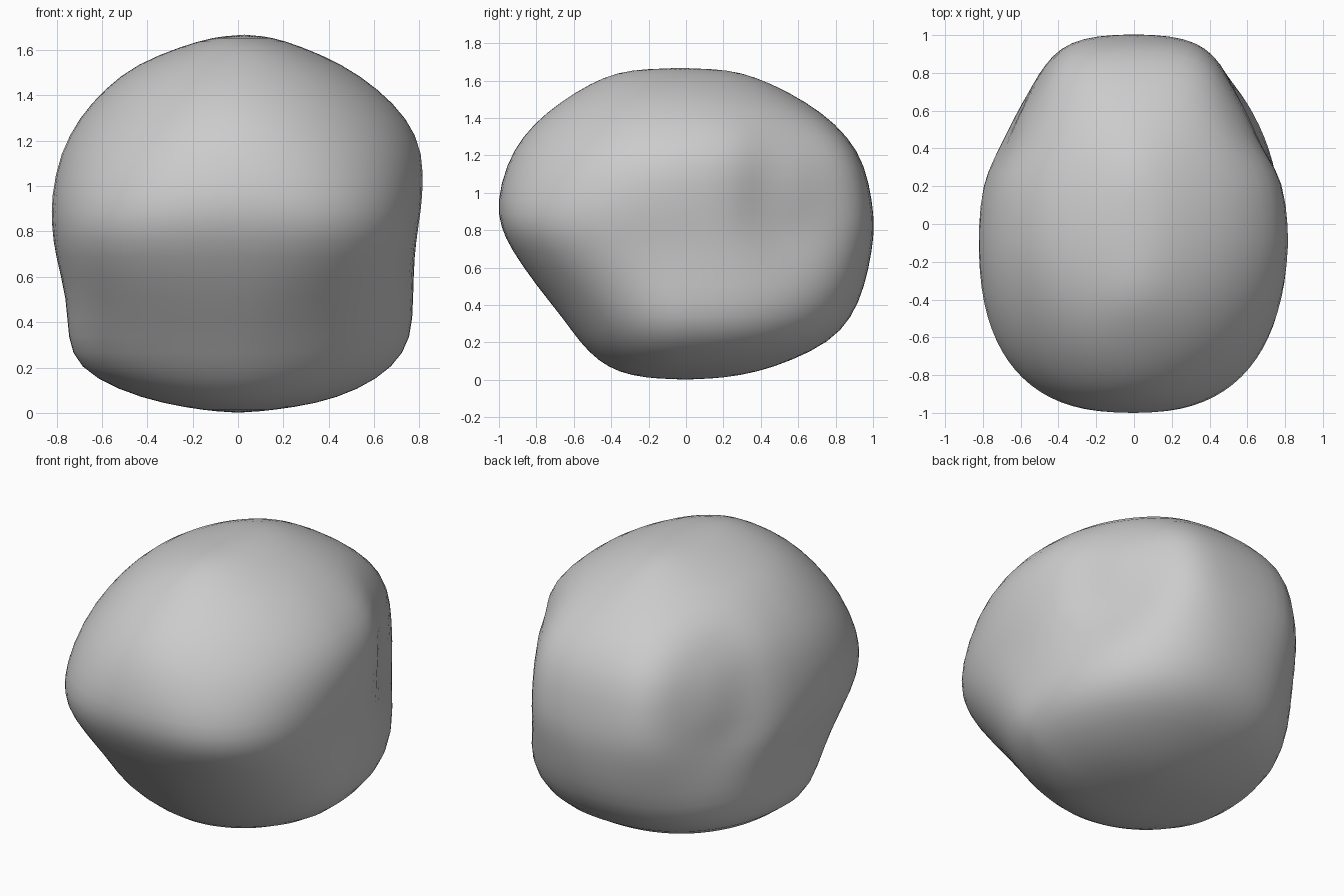
import bpy, bmesh
from math import sin, cos, pi, exp, copysign
from mathutils import Vector

cube = bpy.data.objects.get("Cube")
if cube:
    bpy.data.objects.remove(cube)

SEGMENTS = 40
CENTRE_Y = -0.03

# Horizontal slices: height, right x, left x, front y, back y,
# squareness of the front right, front left and back corners
SLICES = [
    (.01, -.14, .14, -.22, .2, 2, 2, 2),
    (.04, -.33, .35, -.36, .38, 2, 2, 2.1),
    (.1, -.53, .53, -.47, .56, 2, 1.9, 2.2),
    (.2, -.71, .69, -.57, .77, 2, 1.85, 2.3),
    (.33, -.755, .77, -.66, .89, 2.1, 1.85, 2.3),
    (.5, -.755, .775, -.8, .96, 2.4, 2, 2.3),
    (.7, -.81, .78, -.94, 1, 2.7, 2.5, 2.4),
    (.82, -.825, .8, -.995, 1.01, 2.7, 2.6, 2.6),
    (.95, -.83, .82, -1.015, 1, 2.5, 2.4, 2.8),
    (1.15, -.79, .825, -.965, .96, 2.2, 2.05, 2.9),
    (1.3, -.705, .75, -.88, .87, 2, 1.9, 2.6),
    (1.43, -.59, .62, -.75, .73, 2, 1.9, 2.2),
    (1.54, -.45, .46, -.59, .55, 2, 1.95, 2),
    (1.62, -.24, .27, -.44, .37, 2, 2, 2),
    (1.657, -.11, .15, -.3, .23, 2, 2, 2),
]

# Flat-bottomed hollows in the two rear flanks
HOLLOWS = [Vector((side * .66, .62, 1.02)) for side in (-1, 1)]
HOLLOW_RADIUS = .37
HOLLOW_DEPTH = .14


def slice_point(angle, z, right, left, front, back, n_right, n_left, n_back):
    """Point on a lopsided superellipse, pushed in by the hollows."""
    c, s = cos(angle), sin(angle)
    n = n_back if s > 0 else n_left if c > 0 else n_right
    x = copysign(abs(c) ** (2 / n), c) * (left if c > 0 else -right)
    reach = back - CENTRE_Y if s > 0 else CENTRE_Y - front
    p = Vector((x, CENTRE_Y + copysign(abs(s) ** (2 / n), s) * reach, z))
    inward = -Vector((p.x, p.y, 0)).normalized()
    push = sum(exp(-((p - h).length / HOLLOW_RADIUS) ** 4) for h in HOLLOWS)
    return p + inward * push * HOLLOW_DEPTH


# Stone surface: loft the slices and close both ends
bm = bmesh.new()
rings = [[bm.verts.new(slice_point(2 * pi * i / SEGMENTS, *row))
          for i in range(SEGMENTS)] for row in SLICES]
bottom = bm.verts.new((0, 0, 0))
top = bm.verts.new((.03, -.03, 1.669))
for i in range(SEGMENTS):
    j = (i + 1) % SEGMENTS
    for low, high in zip(rings, rings[1:]):
        bm.faces.new((low[i], low[j], high[j], high[i]))
    bm.faces.new((bottom, rings[0][j], rings[0][i]))
    bm.faces.new((top, rings[-1][i], rings[-1][j]))
for face in bm.faces:
    face.smooth = True
mesh = bpy.data.meshes.new("boulder")
bm.to_mesh(mesh)
bm.free()

boulder = bpy.data.objects.new("boulder", mesh)
bpy.context.collection.objects.link(boulder)

# Soften the loft into a weathered surface
subdivide = boulder.modifiers.new("rounding", "SUBSURF")
subdivide.levels = subdivide.render_levels = 1

# Stone colour
stone = bpy.data.materials.new("grey stone")
stone.use_nodes = True
colour = (.6, .6, .6, 1)
stone.diffuse_color = colour
stone.node_tree.nodes["Principled BSDF"].inputs["Base Color"].default_value = colour
mesh.materials.append(stone)
